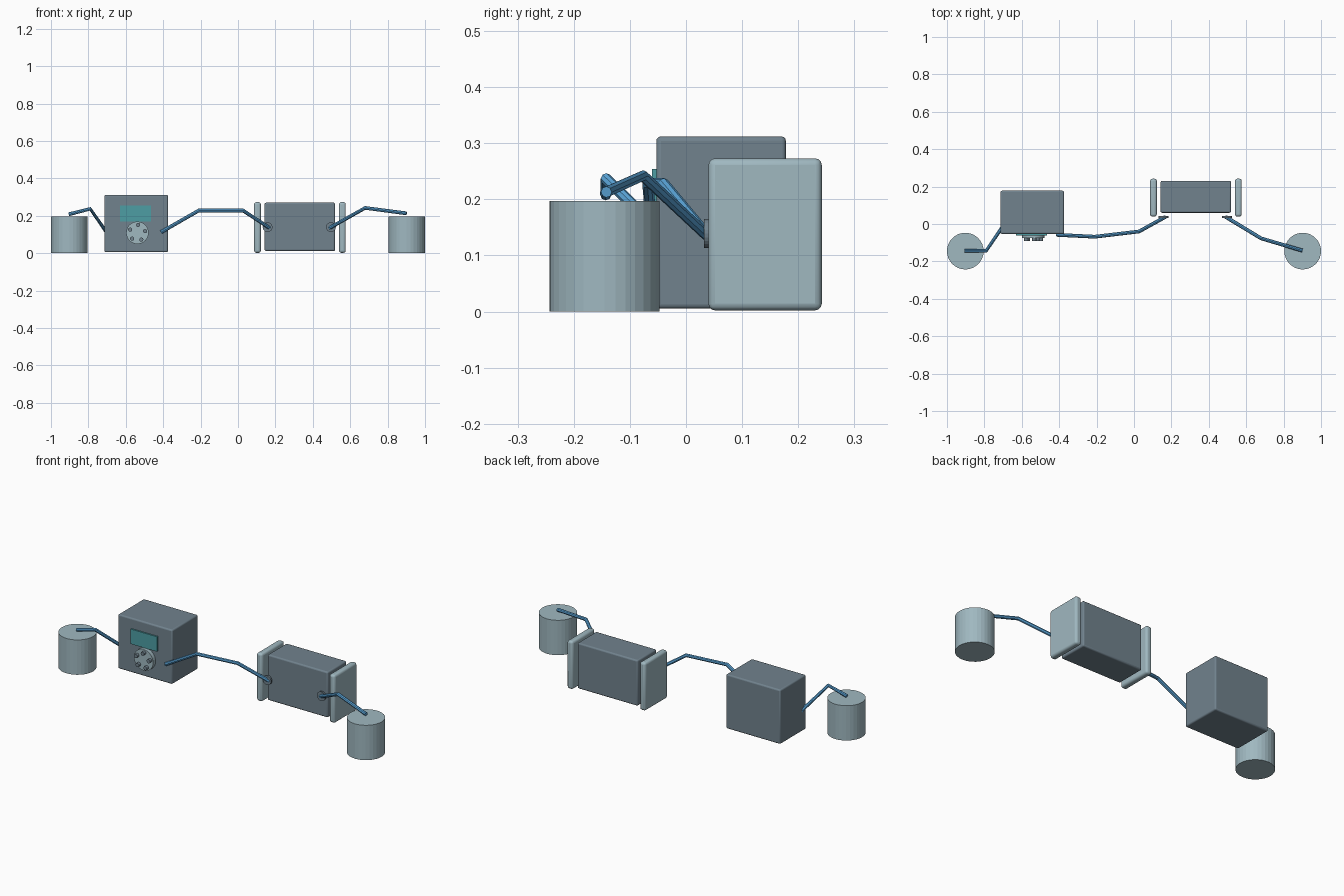
import bpy, math
from mathutils import Vector

if "Cube" in bpy.data.objects:
    bpy.data.objects.remove(bpy.data.objects["Cube"])


def material(name, rgb):
    m = bpy.data.materials.new(name)
    m.diffuse_color = (*rgb, 1)
    m.use_nodes = True
    m.node_tree.nodes["Principled BSDF"].inputs["Base Color"].default_value = m.diffuse_color
    return m


slate = material("slate grey", (0.165, 0.225, 0.27))
pale = material("pale blue grey", (0.35, 0.48, 0.53))
teal = material("teal", (0.075, 0.34, 0.37))
blue = material("tube blue", (0.10, 0.36, 0.66))


def smooth(ob):
    bpy.context.view_layer.objects.active = ob
    ob.select_set(True)
    bpy.ops.object.shade_smooth_by_angle(angle=math.radians(35))


def box(name, lo, hi, mat, bevel=0.0):
    """Box between two corners, optionally with rounded edges."""
    lo, hi = Vector(lo), Vector(hi)
    bpy.ops.mesh.primitive_cube_add(size=1, location=(lo + hi) / 2)
    ob = bpy.context.object
    ob.name = name
    ob.scale = hi - lo
    bpy.ops.object.transform_apply(location=False, rotation=False, scale=True)
    ob.data.materials.append(mat)
    if bevel:
        mod = ob.modifiers.new("rounded edges", 'BEVEL')
        mod.width, mod.segments = bevel, 3
        smooth(ob)
    return ob


def cylinder(name, centre, radius, depth, mat, sides=32, facing_front=False):
    rot = (math.pi / 2, 0, 0) if facing_front else (0, 0, 0)
    bpy.ops.mesh.primitive_cylinder_add(vertices=sides, radius=radius, depth=depth,
                                        location=centre, rotation=rot)
    ob = bpy.context.object
    ob.name = name
    ob.data.materials.append(mat)
    return ob


def tube(name, points):
    """Bent round tube with straight segments and closed ends."""
    cu = bpy.data.curves.new(name, 'CURVE')
    cu.dimensions = '3D'
    cu.bevel_depth, cu.bevel_resolution, cu.use_fill_caps = 0.010, 2, True
    sp = cu.splines.new('POLY')
    sp.use_smooth = False
    sp.points.add(len(points) - 1)
    for p, co in zip(sp.points, points):
        p.co = (*co, 1)
    ob = bpy.data.objects.new(name, cu)
    cu.materials.append(blue)
    bpy.context.collection.objects.link(ob)


# Liquid containers at both ends
for side, s in (("left", -1), ("right", 1)):
    cylinder(side + "_container", (s * 0.902, -0.145, 0.0985), 0.098, 0.197, pale)

# Pump housing with display
box("pump_housing", (-0.714, -0.053, 0.005), (-0.374, 0.178, 0.312), slate, 0.008)
box("display", (-0.63, -0.061, 0.17), (-0.464, -0.051, 0.254), teal)

# Pump rotor with five rollers
cx, cz = -0.538, 0.109
cylinder("rotor_disc", (cx, -0.063, cz), 0.06, 0.024, pale, facing_front=True)
for i in range(5):
    a = math.radians(12 + 72 * i)
    cylinder(f"roller_{i + 1}", (cx + 0.042 * math.cos(a), -0.08, cz + 0.042 * math.sin(a)),
             0.011, 0.022, slate, 12, True)

# Flow cell with two end plates
box("cell_body", (0.142, 0.06, 0.012), (0.519, 0.23, 0.27), slate, 0.008)
for side, x in (("left", 0.104), ("right", 0.558)):
    box(side + "_end_plate", (x - 0.018, 0.04, 0.002), (x + 0.018, 0.242, 0.273), pale, 0.012)

# Port rings on the cell front
for side, x in (("left", 0.158), ("right", 0.497)):
    cylinder(side + "_port", (x, 0.037, 0.139), 0.026, 0.010, slate, 24, True)

# Connecting tubes
tube("left_tube", [(-0.905, -0.143, 0.208), (-0.79, -0.143, 0.237), (-0.70, -0.01, 0.108)])
tube("middle_tube", [(-0.412, -0.058, 0.112), (-0.21, -0.068, 0.228),
                     (0.027, -0.04, 0.228), (0.168, 0.038, 0.135)])
tube("right_tube", [(0.49, 0.038, 0.135), (0.68, -0.077, 0.242), (0.9, -0.142, 0.213)])
